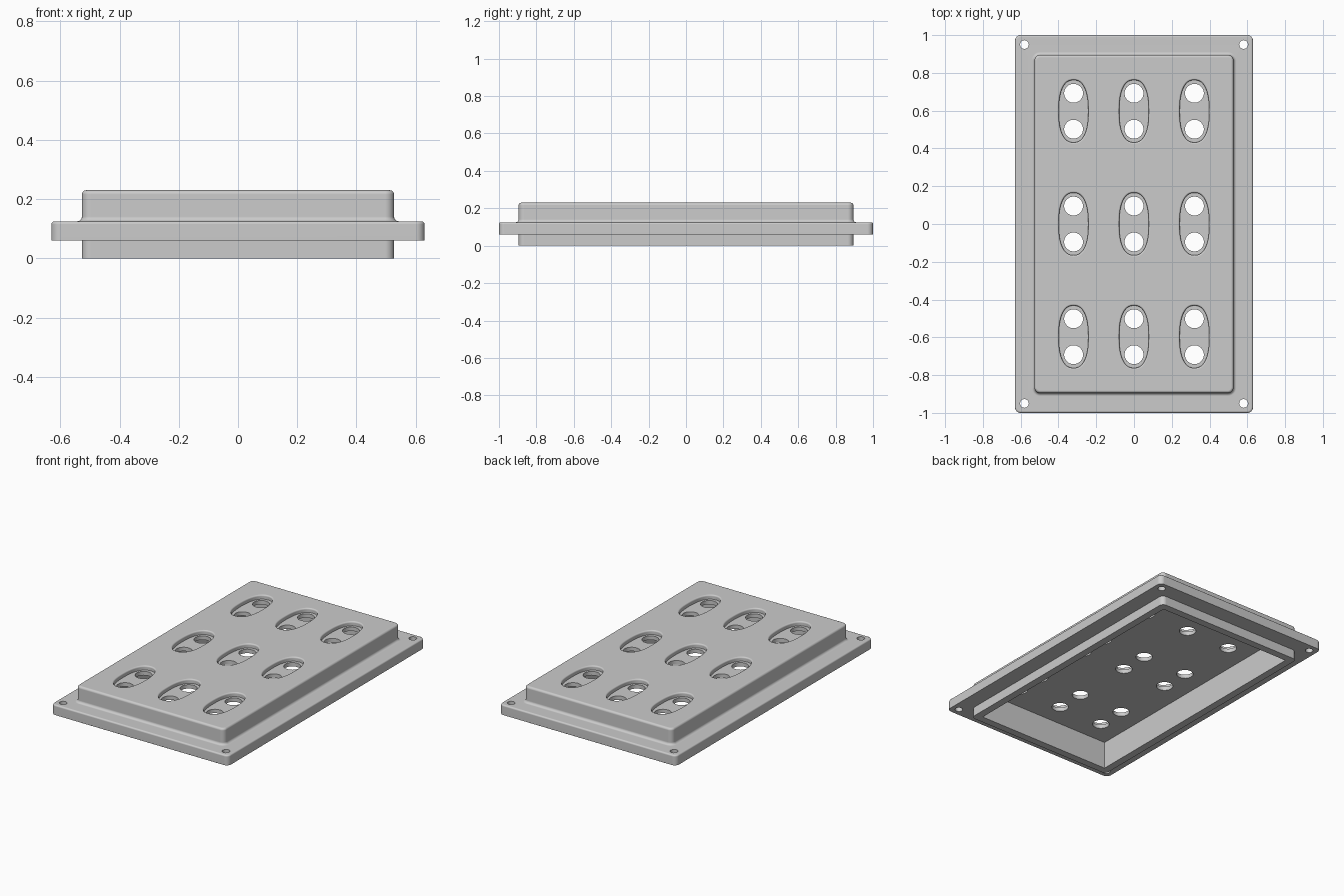
import bpy, bmesh
from math import sin, cos, pi, copysign

if "Cube" in bpy.data.objects:
    bpy.data.objects.remove(bpy.data.objects["Cube"])

TOP, CEILING, FLOOR = 0.23, 0.178, 0.203
BX, BY = 0.527, 0.895      # raised block half size
FX, FY = 0.63, 1.0         # flange half size


def rounded_rect(hx, hy, r, z, steps=6):
    pts = []
    for i, (sx, sy) in enumerate([(1, 1), (-1, 1), (-1, -1), (1, -1)]):
        for k in range(steps + 1):
            a = (i + k / steps) * pi / 2
            pts.append((sx * (hx - r) + r * cos(a), sy * (hy - r) + r * sin(a), z))
    return pts


def oval(cx, cy, rx, ry, z, power=2.4, n=48):
    pts = []
    for k in range(n):
        c, s = cos(2 * pi * k / n), sin(2 * pi * k / n)
        pts.append((cx + rx * copysign(abs(c) ** (2 / power), c),
                    cy + ry * copysign(abs(s) ** (2 / power), s), z))
    return pts


def loft(bm, rings):
    """Skin a stack of matching rings, from bottom to top, and cap the ends."""
    rows = [[bm.verts.new(p) for p in ring] for ring in rings]
    n = len(rows[0])
    for a, b in zip(rows, rows[1:]):
        for i in range(n):
            j = (i + 1) % n
            bm.faces.new((a[i], a[j], b[j], b[i]))
    bm.faces.new(rows[0][::-1])
    bm.faces.new(rows[-1])


def finish(name, bm):
    bmesh.ops.recalc_face_normals(bm, faces=bm.faces[:])
    mesh = bpy.data.meshes.new(name)
    bm.to_mesh(mesh)
    bm.free()
    obj = bpy.data.objects.new(name, mesh)
    bpy.context.collection.objects.link(obj)
    return obj


def arc(r, steps=5):
    """Quarter round as (run, rise) pairs."""
    return [(r * sin(k / steps * pi / 2), r * (1 - cos(k / steps * pi / 2)))
            for k in range(steps + 1)]


# Body: lower lip, flange with eased top edge, coved raised block
rings = [rounded_rect(BX, BY, 0.03, z) for z in (0, 0.06)]
rings.append(rounded_rect(FX, FY, 0.03, 0.06))
for run, rise in arc(0.01):
    rings.append(rounded_rect(FX - rise, FY - rise, 0.03 - rise, 0.115 + run))
for run, rise in arc(0.016):
    grow = 0.016 - run
    rings.append(rounded_rect(BX + grow, BY + grow, 0.03 + grow, 0.125 + rise))
for run, rise in arc(0.014):
    rings.append(rounded_rect(BX - rise, BY - rise, 0.03 - rise, TOP - 0.014 + run))
bm = bmesh.new()
loft(bm, rings)
body = finish("cover_plate", bm)

# Cavity open to the underside
bm = bmesh.new()
loft(bm, [[(sx * (BX - 0.048), sy * (BY - 0.048), z)
           for sx, sy in ((1, 1), (-1, 1), (-1, -1), (1, -1))] for z in (-0.1, CEILING)])
cavity = finish("cavity_cutter", bm)

# Oval pockets with eased rims, and a pair of holes through each
pockets, holes = bmesh.new(), bmesh.new()
for cx in (-0.32, 0, 0.32):
    for cy in (-0.597, 0, 0.597):
        stack = [oval(cx, cy, 0.078, 0.165, FLOOR)]
        for run, rise in arc(0.009, 4):
            stack.append(oval(cx, cy, 0.078 + rise, 0.165 + rise, TOP - 0.009 + run))
        stack.append(oval(cx, cy, 0.087, 0.174, TOP + 0.05))
        loft(pockets, stack)
        for dy in (-0.095, 0.095):
            loft(holes, [oval(cx, cy + dy, 0.05, 0.05, z, 2, 32) for z in (0.1, 0.3)])

# Fixing holes in the flange corners
for sx in (-1, 1):
    for sy in (-1, 1):
        loft(holes, [oval(sx * 0.58, sy * 0.95, 0.023, 0.023, z, 2, 24) for z in (0, 0.3)])

# Cut everything out of the body
cutters = [cavity, finish("pocket_cutter", pockets), finish("hole_cutter", holes)]
bpy.context.view_layer.objects.active = body
body.select_set(True)
for cutter in cutters:
    mod = body.modifiers.new(cutter.name, "BOOLEAN")
    mod.operation = "DIFFERENCE"
    mod.solver = "EXACT"
    mod.object = cutter
    bpy.ops.object.modifier_apply(modifier=mod.name)
    bpy.data.objects.remove(cutter)

bpy.ops.object.shade_smooth_by_angle(angle=pi / 6)
weighted = body.modifiers.new("weighted_normals", "WEIGHTED_NORMAL")
weighted.keep_sharp = True
